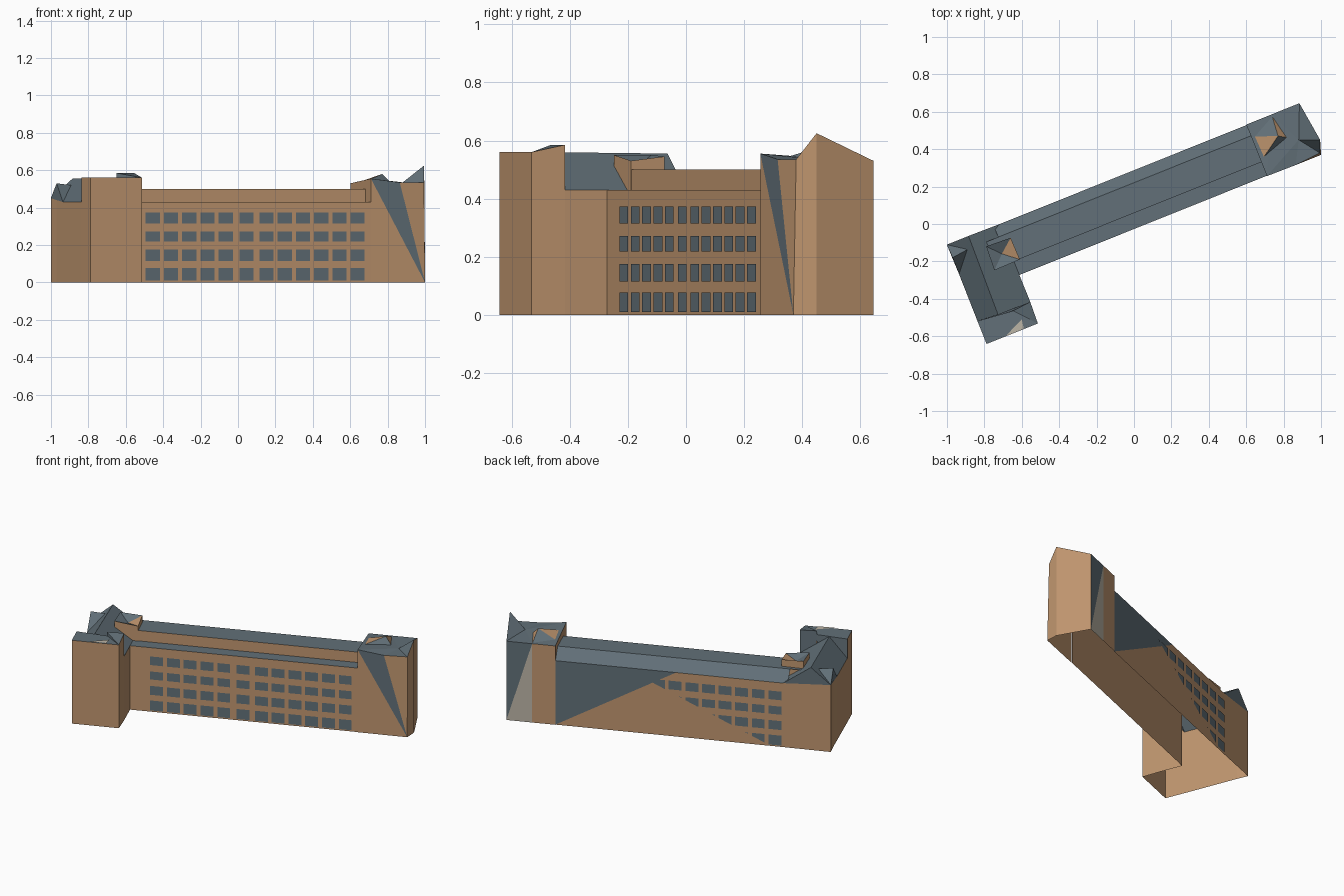
import bpy, bmesh, math
from mathutils import Vector

if "Cube" in bpy.data.objects:
    bpy.data.objects.remove(bpy.data.objects["Cube"])

# Plan axes: s runs along the long wing, t across it (towards the back)
ANG = math.radians(21.85)
U = Vector((math.cos(ANG), math.sin(ANG), 0))
V = Vector((-math.sin(ANG), math.cos(ANG), 0))


def material(name, rgb):
    m = bpy.data.materials.new(name)
    m.diffuse_color = (*rgb, 1)
    m.use_nodes = True
    m.node_tree.nodes["Principled BSDF"].inputs["Base Color"].default_value = m.diffuse_color
    return m


BRICK = material("brown_brick", (0.527, 0.305, 0.159))
SLATE = material("slate_grey", (0.122, 0.162, 0.188))
STONE = material("pale_stone", (0.50, 0.46, 0.38))


def P(s, t, z):
    return U * s + V * t + Vector((0, 0, z))


def surface(name, faces, mat, clip=None):
    """Object made of polygons given as (s, t, z) corners."""
    bm = bmesh.new()
    for f in faces:
        bm.faces.new([bm.verts.new(P(*p)) for p in f])
    if clip:
        bmesh.ops.bisect_plane(bm, geom=bm.verts[:] + bm.edges[:] + bm.faces[:],
                               plane_co=clip[0], plane_no=clip[1], clear_inner=True)
    bmesh.ops.remove_doubles(bm, verts=bm.verts, dist=0.0005)
    me = bpy.data.meshes.new(name)
    bm.to_mesh(me)
    bm.free()
    me.materials.append(mat)
    ob = bpy.data.objects.new(name, me)
    bpy.context.collection.objects.link(ob)
    return ob


def wall(a, b, za, zb, base=0.0):
    """Upright wall from plan point a to b with a sloping top."""
    return [(*a, base), (*b, base), (*b, zb), (*a, za)]


def windows(name, starts, rows, t, width, clip=None):
    quads = []
    for s in starts:
        for z0, z1 in rows:
            q = [(s, t, z0), (s + width, t, z0), (s + width, t, z1), (s, t, z1)]
            quads.append(q if t < 0.1 else q[::-1])
    return surface(name, quads, SLATE, clip)


# ---- Long wing ----
S0, S1, FRONT, BACK = -0.67, 0.755, -0.025, 0.267
EAVE, TOP, STEP, RIDGE = 0.43, 0.50, 0.054, 0.205
surface("wing_walls", [
    wall((S0, FRONT), (S1, FRONT), EAVE, EAVE),
    wall((-0.78, STEP), (S1, STEP), TOP, TOP, EAVE),
    [(S1, BACK, 0), (S0, BACK, 0), (S0, BACK, EAVE), (0.0, BACK, EAVE)],
], BRICK)
surface("wing_back_slate", [[(S1, BACK, 0), (0.0, BACK, EAVE), (S1, BACK, EAVE)]], SLATE)
surface("wing_roof", [
    [(S0, FRONT, EAVE), (S1, FRONT, EAVE), (S1, STEP, EAVE), (S0, STEP, EAVE)],
    [(-0.78, STEP, TOP), (S1, STEP, TOP), (S1, RIDGE, TOP), (-0.78, RIDGE, TOP)],
    [(-0.70, RIDGE, TOP), (S1, RIDGE, TOP), (S1, BACK, EAVE), (-0.70, BACK, EAVE)],
], SLATE)

# Windows
ROWS = [(0.01, 0.077), (0.115, 0.175), (0.218, 0.272), (0.315, 0.373)]
COLS = [(-0.495 + 0.0975 * i + (0.014 if i > 4 else 0) + (0.009 if i > 5 else 0) - 0.009) / 0.928
        for i in range(12)]
windows("front_windows", COLS, ROWS, FRONT - 0.004, 0.081)
slope_normal = U * -0.47 + Vector((0, 0, 1))
windows("back_windows", [-0.66 + 0.104 * i for i in range(9)], ROWS, BACK + 0.004, 0.081,
        (P(0.127, BACK, 0.34), slope_normal))

# ---- Left block ----
G, F, R, E = (-0.97, -0.302), (-0.675, -0.302), (-0.67, -0.18), (-0.67, FRONT)
A, L, C0 = (-0.97, 0.27), (-0.97, -0.17), (-0.67, 0.267)
SP, N = (-0.967, 0.194), (-0.968, 0.10)
surface("left_block_walls", [
    wall(G, F, 0.56, 0.56), wall(F, R, 0.56, 0.585), wall(R, E, 0.43, 0.43),
    wall(C0, A, 0.43, 0.45), wall(L, G, 0.56, 0.56), wall(N, L, 0.43, 0.43),
    wall(SP, N, 0.45, 0.43), wall(A, SP, 0.45, 0.45),
], BRICK)
RF, RB = (-0.855, -0.18, 0.56), (-0.845, 0.27, 0.555)
surface("left_block_roof", [
    [(*R, 0.43), (*C0, 0.43), RB, RF],
    [(*L, 0.43), RF, RB, (*N, 0.43)],
    [(*N, 0.43), RB, (*A, 0.45)],
    [(*C0, 0.43), (*A, 0.45), RB],
], SLATE)
# Corner peak at the back left
PK, Q = (*SP, 0.53), (-0.875, 0.205, 0.52)
surface("left_corner_peak", [
    [(*A, 0.45), PK, Q], [PK, (*N, 0.43), Q], [(*A, 0.45), (*N, 0.43), PK],
], SLATE)
# Front pavilion top with its corner peak and pale gusset
M = (-0.863, -0.302)
surface("pavilion_roof", [
    [(*G, 0.56), (*F, 0.56), (-0.775, -0.19, 0.56), (*L, 0.56)],
    [(*F, 0.56), (*R, 0.585), (-0.775, -0.19, 0.585)],
    [(*F, 0.56), (-0.775, -0.19, 0.585), (-0.775, -0.19, 0.56)],
    [(*R, 0.585), (-0.775, -0.19, 0.585), (-0.775, -0.18, 0.43), (*R, 0.43)],
    [(-0.775, -0.19, 0.56), (*L, 0.56), (*L, 0.43), (-0.775, -0.18, 0.43)],
], SLATE)
surface("pavilion_gusset", [
    [(*M, 0.564), (-0.755, -0.30, 0.564), (-0.747, -0.25, 0.564)]], STONE)

# Dormer where the wing meets the left block
d = [(-0.785, 0.048), (-0.637, 0.051), (-0.640, 0.177), (-0.778, 0.183)]
dz = [0.55, 0.53, 0.545, 0.55]
surface("dormer_walls", [wall(d[i], d[(i + 1) % 4], dz[i], dz[(i + 1) % 4], 0.43)
                         for i in range(4)], BRICK)
DP = (-0.715, 0.115, 0.515)
tops = [[(*d[i], dz[i]), (*d[(i + 1) % 4], dz[(i + 1) % 4]), DP] for i in range(4)]
surface("dormer_roof", [tops[0], tops[2], tops[3]], SLATE)
surface("dormer_inner_slope", [tops[1]], BRICK)

# ---- Right block ----
D, MC, C = (S1, -0.027, 0.555), (0.92, -0.029, 0.535), (1.066, -0.029)
K, B, H, W = (1.091, 0.047), (1.061, 0.27), (0.90, 0.27), (S1, 0.27)
CT, KT, BT = (1.064, -0.018, 0.535), (*K, 0.625), (*B, 0.53)
HT, WT, X = (*H, 0.53), (*W, 0.53), (0.985, 0.09, 0.535)
surface("right_block_walls", [
    [(S1, -0.027, 0), (*C, 0), D],
    [(*C, 0), CT, MC],
    [(*C, 0), (*K, 0), KT, CT],
    wall(K, B, 0.625, 0.53),
    wall(H, W, 0.53, 0.53),
    wall((S1, BACK), (S1, -0.027), 0.53, 0.555, 0.43),
], BRICK)
surface("right_block_front_slate", [[D, (*C, 0), MC]], SLATE)
surface("right_block_back_slate", [[(*B, 0), HT, BT]], SLATE)
surface("right_block_back_stone", [[(*B, 0), (*H, 0), HT]], STONE)
surface("right_block_roof", [
    [D, MC, X], [MC, CT, X], [CT, KT, X], [KT, BT, X],
    [X, BT, HT], [D, X, HT], [D, HT, WT],
], SLATE)
# Tent-like rooftop peak
a, b, c, e = (0.757, 0.06, 0.54), (0.93, 0.125, 0.535), (0.90, 0.26, 0.53), (0.757, 0.2, 0.53)
TP = (0.89, 0.15, 0.58)
surface("rooftop_peak_slate", [[a, b, TP], [c, e, TP]], SLATE)
surface("rooftop_peak_brick", [[b, c, TP], [e, a, TP]], BRICK)
